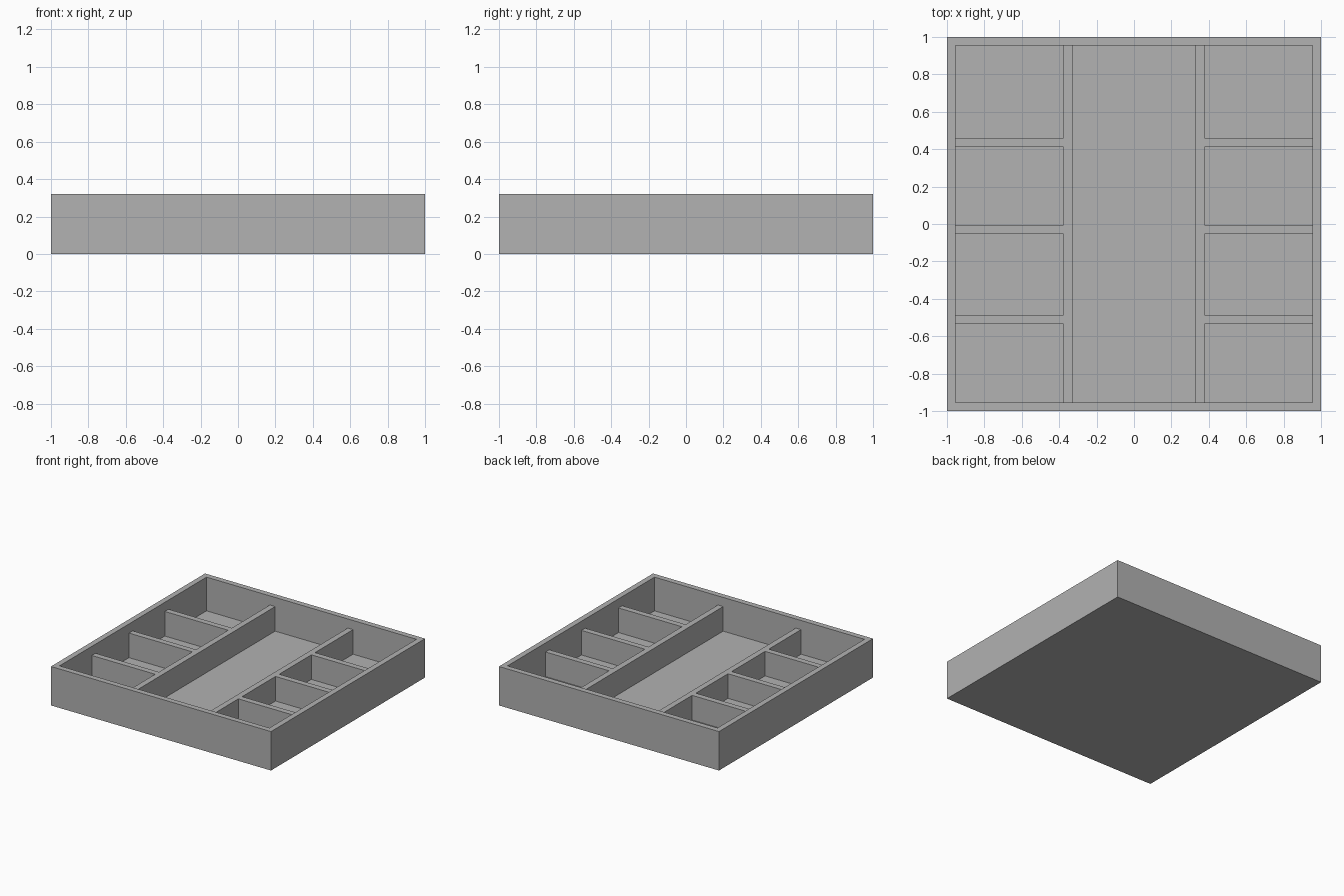
import bpy
import bmesh
from mathutils import Matrix, Vector

cube = bpy.data.objects.get("Cube")
if cube:
    bpy.data.objects.remove(cube, do_unlink=True)

HEIGHT = 0.32       # outer wall height
INNER = 0.954       # half width of the inside
FLOOR = 0.043       # top of the floor
DIVIDER_TOP = 0.245
RAIL_IN, RAIL_OUT = 0.33, 0.378
THICK = RAIL_OUT - RAIL_IN
SINK = 0.01         # how far dividers sit into floor and walls

grey = bpy.data.materials.new("plain grey")
grey.use_nodes = True
COLOUR = (0.445, 0.445, 0.445, 1)
grey.diffuse_color = COLOUR
grey.node_tree.nodes["Principled BSDF"].inputs["Base Color"].default_value = COLOUR


def add_box(bm, low, high):
    low, high = Vector(low), Vector(high)
    size = high - low
    matrix = Matrix.Translation((low + high) / 2) @ Matrix.Diagonal((*size, 1))
    return bmesh.ops.create_cube(bm, size=1, matrix=matrix)["verts"]


def finish(bm, name):
    mesh = bpy.data.meshes.new(name)
    bm.normal_update()
    bm.to_mesh(mesh)
    bm.free()
    mesh.materials.append(grey)
    obj = bpy.data.objects.new(name, mesh)
    bpy.context.scene.collection.objects.link(obj)
    return obj


def box(name, low, high):
    bm = bmesh.new()
    add_box(bm, low, high)
    return finish(bm, name)


# Tray: a block whose top is inset for the rim and pushed down to the floor
bm = bmesh.new()
add_box(bm, (-1, -1, 0), (1, 1, HEIGHT))
bm.normal_update()
top = max(bm.faces, key=lambda f: f.calc_center_median().z)
bmesh.ops.inset_region(bm, faces=[top], thickness=1 - INNER, use_even_offset=True)
pushed = bmesh.ops.extrude_discrete_faces(bm, faces=[top])["faces"][0]
for v in pushed.verts:
    v.co.z = FLOOR
bmesh.ops.recalc_face_normals(bm, faces=bm.faces)
finish(bm, "tray")

for side, sign in (("left", 1), ("right", -1)):
    # Long divider running front to back
    x0, x1 = sorted((sign * RAIL_IN, sign * RAIL_OUT))
    end = INNER + SINK
    box(side + "_long_divider", (x0, -end, FLOOR - SINK), (x1, end, DIVIDER_TOP))

    # Short dividers between the long divider and the side wall
    x0, x1 = sorted((sign * RAIL_OUT, sign * end))
    for place, y in (("back", 0.436), ("middle", -0.029), ("front", -0.511)):
        box(f"{side}_{place}_short_divider",
            (x0, y - THICK / 2, FLOOR - SINK),
            (x1, y + THICK / 2, DIVIDER_TOP))
